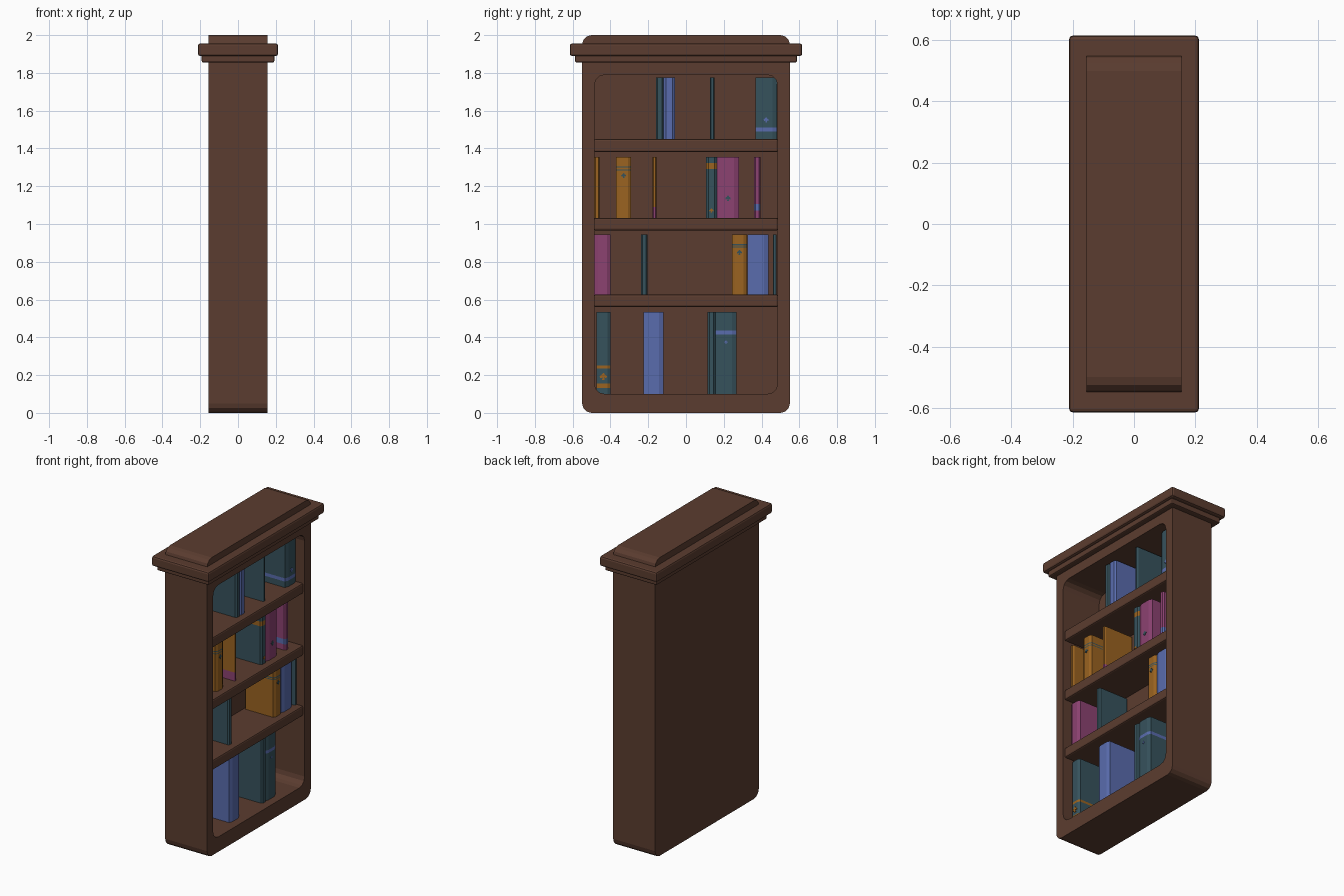
import bpy, bmesh, math

if "Cube" in bpy.data.objects:
    bpy.data.objects.remove(bpy.data.objects["Cube"])

def material(name, rgb):
    m = bpy.data.materials.new(name)
    m.diffuse_color = (*rgb, 1)
    m.use_nodes = True
    m.node_tree.nodes["Principled BSDF"].inputs["Base Color"].default_value = m.diffuse_color
    return m

MATS = {
    "wood": material("dark brown wood", (0.105, 0.046, 0.029)),
    "teal": material("dark teal", (0.037, 0.085, 0.108)),
    "blue": material("periwinkle blue", (0.100, 0.150, 0.420)),
    "gold": material("amber gold", (0.325, 0.125, 0.015)),
    "plum": material("plum purple", (0.262, 0.054, 0.165)),
}

def finish(name, bm, colours):
    bmesh.ops.recalc_face_normals(bm, faces=bm.faces)
    me = bpy.data.meshes.new(name)
    bm.to_mesh(me)
    bm.free()
    for c in colours:
        me.materials.append(MATS[c])
    ob = bpy.data.objects.new(name, me)
    bpy.context.collection.objects.link(ob)
    return ob

def box(name, x0, x1, y0, y1, z0, z1, bevel, segments=2):
    bm = bmesh.new()
    bmesh.ops.create_cube(bm, size=1)
    for v in bm.verts:
        v.co = (x0 + (v.co.x + .5) * (x1 - x0), y0 + (v.co.y + .5) * (y1 - y0),
                z0 + (v.co.z + .5) * (z1 - z0))
    ob = finish(name, bm, ["wood"])
    mod = ob.modifiers.new("bevel", "BEVEL")
    mod.width, mod.segments = bevel, segments
    return ob

def rounded_loop(bm, x, hy, z0, z1, r, n=3):
    """Loop of vertices round a rounded rectangle in the yz plane."""
    centres = [(hy - r, z1 - r), (-hy + r, z1 - r), (-hy + r, z0 + r), (hy - r, z0 + r)]
    return [bm.verts.new((x, cy + r * math.cos(a), cz + r * math.sin(a)))
            for q, (cy, cz) in enumerate(centres)
            for a in [(q + i / n) * math.pi / 2 for i in range(n + 1)]]

# Cabinet: rounded slab with a rounded recess open towards +x
bm = bmesh.new()
loops = [rounded_loop(bm, -0.155, 0.55, 0, 2, 0.05),
         rounded_loop(bm, 0.155, 0.55, 0, 2, 0.05),
         rounded_loop(bm, 0.155, 0.485, 0.10, 1.79, 0.055),
         rounded_loop(bm, -0.13, 0.485, 0.10, 1.79, 0.055)]
for a, b in zip(loops, loops[1:]):
    for i in range(len(a)):
        j = (i + 1) % len(a)
        bm.faces.new((a[i], a[j], b[j], b[i]))
bm.faces.new(loops[0])
bm.faces.new(loops[-1])
finish("cabinet", bm, ["wood"])

# Crown mouldings
box("lower_crown_moulding", -0.192, 0.192, -0.587, 0.587, 1.855, 1.90, 0.008)
box("upper_crown_moulding", -0.212, 0.212, -0.615, 0.615, 1.889, 1.956, 0.012)

# Shelves
for i, (z0, z1) in enumerate([(0.56, 0.627), (0.965, 1.033), (1.38, 1.45)]):
    box(f"shelf_{i + 1}", -0.135, 0.145, -0.487, 0.487, z0, z1, 0.01)

SPINE, BACK = 0.10, -0.115

def book(name, y0, y1, z0, z1, colour, trim=None, bands=()):
    """Extruded book with a chamfered spine; bands are (low, high) trim stripes."""
    c = (y1 - y0) * 0.22
    outline = [(BACK, y0), (SPINE - .01, y0), (SPINE, y0 + c),
               (SPINE, y1 - c), (SPINE - .01, y1), (BACK, y1)]
    levels = sorted({z0, z1, *[z for b in bands for z in b]})
    bm = bmesh.new()
    rings = [[bm.verts.new((x, y, z)) for x, y in outline] for z in levels]
    bm.faces.new(rings[0])
    bm.faces.new(rings[-1])
    for k, (a, b) in enumerate(zip(rings, rings[1:])):
        mid = (levels[k] + levels[k + 1]) / 2
        for i in range(6):
            j = (i + 1) % 6
            f = bm.faces.new((a[i], a[j], b[j], b[i]))
            f.material_index = int(any(l < mid < h for l, h in bands))
    finish(name, bm, [colour, trim] if trim else [colour])

def ornament(name, y, z, s, colour):
    """Small leaf-shaped plate on a spine, mirrored from a half outline."""
    half = [(0, 1), (.45, .45), (1, .1), (.8, -.45), (.2, -.3), (.35, -1)]
    pts = half + [(-a, b) for a, b in reversed(half) if a]
    bm = bmesh.new()
    face = bm.faces.new([bm.verts.new((SPINE - .001, y + a * s, z + b * s)) for a, b in pts])
    ext = bmesh.ops.extrude_face_region(bm, geom=[face])
    for v in ext["geom"]:
        if isinstance(v, bmesh.types.BMVert):
            v.co.x += 0.004
    finish(name, bm, [colour])

# Books per shelf: (y0, y1, colour, trim, bands, ornament height, ornament size)
SHELVES = [
    ("bottom", 0.10, 0.535, [
        (-.475, -.40, "teal", "gold", [(.132, .155), (.235, .25)], .193, .02),
        (-.225, -.12, "blue"),
        (.115, .155, "teal"),
        (.156, .267, "teal", "blue", [(.415, .435)], .375, .009)]),
    ("second", 0.625, 0.945, [
        (-.484, -.40, "plum"),
        (-.238, -.205, "teal"),
        (.243, .323, "gold", "teal", [(.876, .881), (.887, .894)], .85, .014),
        (.325, .437, "blue"),
        (.46, .48, "teal")]),
    ("third", 1.031, 1.356, [
        (-.484, -.457, "gold"),
        (-.37, -.29, "gold", "teal", [(1.283, 1.288), (1.298, 1.304)], 1.257, .013),
        (-.177, -.157, "gold", "plum", [(1.031, 1.09)]),
        (.105, .164, "teal", "gold", [(1.29, 1.322)], 1.072, .012),
        (.165, .28, "plum", "teal", [], 1.137, .015),
        (.36, .395, "plum", "blue", [(1.072, 1.107)])]),
    ("top", 1.448, 1.776, [
        (-.158, -.12, "teal"),
        (-.119, -.058, "blue"),
        (.126, .15, "teal"),
        (.367, .482, "teal", "blue", [(1.49, 1.512)], 1.552, .014)]),
]
for row, z0, z1, items in SHELVES:
    for n, (y0, y1, colour, *extra) in enumerate(items, 1):
        trim, bands = extra[:2] if extra else (None, ())
        book(f"{row}_shelf_book_{n}", y0, y1, z0, z1, colour, trim, bands)
        if len(extra) == 4:
            ornament(f"{row}_shelf_book_{n}_ornament", (y0 + y1) / 2, extra[2], extra[3], trim)
